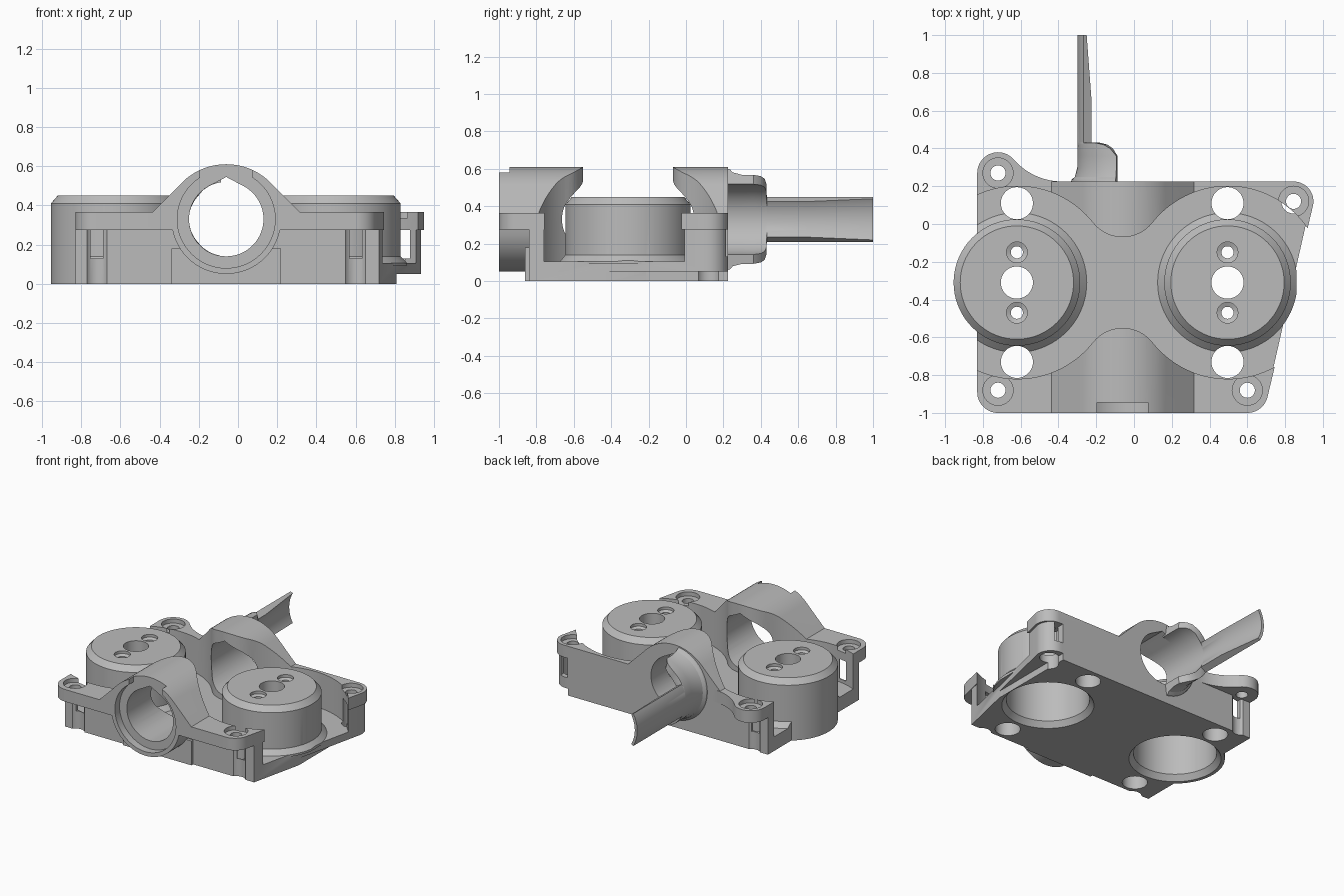
import bpy, bmesh
from math import radians, sin, cos, sqrt, pi

cube = bpy.data.objects.get("Cube")
if cube:
    bpy.data.objects.remove(cube, do_unlink=True)

grey = bpy.data.materials.new("plain grey")
grey.use_nodes = True
grey.diffuse_color = (0.5, 0.5, 0.5, 1)
grey.node_tree.nodes["Principled BSDF"].inputs["Base Color"].default_value = grey.diffuse_color

AXIS_X, AXIS_Z = -0.06, 0.33          # centre line of the bore
CUP_Y = -0.31
CUPS = {"left_cup": 0.495, "right_cup": -0.62}
EARS = [(-0.72, -0.88), (0.6, -0.88), (0.845, 0.12), (-0.72, 0.27)]


def make(name, verts, faces):
    mesh = bpy.data.meshes.new(name)
    mesh.from_pydata(verts, [], faces)
    bm = bmesh.new()
    bm.from_mesh(mesh)
    bmesh.ops.remove_doubles(bm, verts=bm.verts, dist=1e-5)
    bmesh.ops.recalc_face_normals(bm, faces=bm.faces)
    bm.to_mesh(mesh)
    bm.free()
    obj = bpy.data.objects.new(name, mesh)
    bpy.context.collection.objects.link(obj)
    return obj


def loft(name, rings, closed=False):
    n = len(rings[0])
    verts = [v for ring in rings for v in ring]
    faces = []
    count = len(rings)
    for i in range(count if closed else count - 1):
        a, b = i * n, (i + 1) % count * n
        faces += [(a + j, a + (j + 1) % n, b + (j + 1) % n, b + j) for j in range(n)]
    if not closed:
        faces += [tuple(range(n)), tuple(range((count - 1) * n, count * n))]
    return make(name, verts, faces)


def slab(name, outline, z0, z1):
    return loft(name, [[(x, y, z) for x, y in outline] for z in (z0, z1)])


def run(name, section, y0, y1):
    return loft(name, [[(x, y, z) for x, z in section] for y in (y0, y1)])


def box(x0, x1, y0, y1, z0, z1):
    return slab("block", [(x0, y0), (x1, y0), (x1, y1), (x0, y1)], z0, z1)


def arc(cx, cy, r, a0, a1, n=14):
    return [(cx + r * cos(radians(a0 + (a1 - a0) * i / n)),
             cy + r * sin(radians(a0 + (a1 - a0) * i / n))) for i in range(n + 1)]


def circle(cx, cy, r, n=48):
    return arc(cx, cy, r, 0, 360 - 360 / n, n - 1)


def lathe(name, cx, cy, profile, closed=False, n=72):
    return loft(name, [[(x, y, z) for x, y in circle(cx, cy, r, n)] for r, z in profile], closed)


def combine(obj, other, operation="DIFFERENCE"):
    mod = obj.modifiers.new("combine", "BOOLEAN")
    mod.operation, mod.object, mod.solver = operation, other, "EXACT"
    bpy.context.view_layer.objects.active = obj
    bpy.ops.object.modifier_apply(modifier=mod.name)
    bpy.data.objects.remove(other, do_unlink=True)


def finish(obj):
    obj.data.materials.clear()
    obj.data.materials.append(grey)
    bpy.ops.object.select_all(action="DESELECT")
    obj.select_set(True)
    bpy.context.view_layer.objects.active = obj
    bpy.ops.object.shade_smooth_by_angle(angle=radians(30))


# Lower block, with screw channels and slots under the ears
lower = [(-0.83, -0.84), (0.72, -0.84)] + arc(0.83, 0.12, 0.105, -13, 90) + [(-0.83, 0.225)]
body = slab("body", lower, 0, 0.3)
combine(body, box(-0.34, 0.22, -0.86, -0.8, 0, 0.18), "UNION")
for x, y in EARS:
    combine(body, slab("channel", circle(x, y, 0.065, 24), -0.1, 0.275))
    side = 0.25 if y > 0 else -0.25
    y0, y1 = sorted((y - side, y + side))
    combine(body, box(x - 0.032, x + 0.032, y0, y1, 0.13, 0.275))

# Upper flange with four rounded ears
flange = (arc(-0.72, -0.89, 0.11, 180, 270) + arc(0.6, -0.89, 0.11, 270, 347)
          + arc(0.845, 0.12, 0.105, -13, 90) + arc(-0.38, 0.565, 0.34, 270, 221)
          + arc(-0.72, 0.27, 0.11, 41, 180))
combine(body, slab("flange", flange, 0.275, 0.365), "UNION")

# Arched housing over the bore, and the round nose at the front
arch = ([(AXIS_X - 0.377, 0.29), (AXIS_X + 0.377, 0.29), (AXIS_X + 0.377, 0.365)]
        + arc(AXIS_X, 0.29, 0.32, 45, 135, 32) + [(AXIS_X - 0.377, 0.365)])
combine(body, run("arch", arch, -1, 0.225), "UNION")
combine(body, run("nose", circle(AXIS_X, AXIS_Z, 0.28, 64), -1, -0.75), "UNION")


# Clearance around both cups, with rounded tips between them
def clearance(dx):
    dx = abs(dx)
    if dx < 0.157:
        return 0.44 - sqrt(0.04 - dx * dx)
    return sqrt(max(0.0001, 0.26 - (dx - 0.5575) ** 2))


steps = [-1.06 + 2.12 * i / 120 for i in range(121)]
gap = [(AXIS_X + s, CUP_Y - clearance(s)) for s in steps]
gap += [(AXIS_X + s, CUP_Y + clearance(s)) for s in reversed(steps)]
combine(body, slab("gap", gap, 0.105, 1))

# Sloped collars at the feet of the cups
for x in CUPS.values():
    collar = lathe("collar", x, CUP_Y, [(0.37, 0.09), (0.37, 0.105), (0.335, 0.14)])
    combine(collar, box(-0.83, 0.86, -1, 1, 0, 1), "INTERSECT")
    combine(body, collar, "UNION")

# Bore with pointed roof, front recess and top notch
peak = AXIS_Z + 0.215
bore = arc(AXIS_X, AXIS_Z, 0.19, 118, 422, 64) + [(AXIS_X, peak)]
combine(body, run("bore", bore, -1.2, 0.5))
combine(body, run("recess", circle(AXIS_X, AXIS_Z, 0.25, 64), -1.2, -0.945))
combine(body, box(AXIS_X - 0.135, AXIS_X + 0.135, -1.2, -0.945, 0.48, 0.8))

# Through holes, cup openings and screw holes
for x in CUPS.values():
    combine(body, slab("opening", circle(x, CUP_Y, 0.33, 72), -0.1, 0.2))
    for y in (CUP_Y - 0.42, CUP_Y + 0.42):
        combine(body, slab("hole", circle(x, y, 0.085), -0.1, 0.8))
for x, y in EARS:
    combine(body, lathe("screw", x, y, [(0.04, 0.2), (0.04, 0.335), (0.08, 0.335), (0.08, 0.5)], n=32))
combine(body, box(0.81, 1.2, -1.2, 1.2, -0.1, 0.05))
finish(body)

# Hollow cups with chamfered rims and three holes in each lid
shell = [(0.085, 0.45), (0.3, 0.45), (0.335, 0.41), (0.335, 0), (0.31, 0),
         (0.28, 0.04), (0.28, 0.37), (0.085, 0.37)]
for name, x in CUPS.items():
    cup = lathe(name, x, CUP_Y, shell, closed=True)
    for y in (CUP_Y - 0.16, CUP_Y + 0.16):
        combine(cup, lathe("screw", x, y, [(0.032, 0.3), (0.032, 0.42), (0.055, 0.43), (0.055, 0.5)], n=32))
    combine(cup, box(0.81, 1.2, -1, 1, -0.1, 0.05))
    finish(cup)

# Trough-shaped spout: position along y, half angle, inner and outer radius
stations = [(0.2, 82, 0.19, 0.28), (0.235, 82, 0.19, 0.27), (0.25, 82, 0.19, 0.253),
            (0.3, 82, 0.19, 0.24), (0.36, 82, 0.19, 0.24), (0.4, 74, 0.19, 0.24),
            (0.42, 65, 0.19, 0.24), (0.43, 52, 0.19, 0.24), (0.432, 30, 0.19, 0.24),
            (0.65, 30, 0.19, 0.24), (1, 30, 0.22, 0.24)]
rings = []
for y, half, inner, outer in stations:
    section = (arc(AXIS_X, AXIS_Z, outer, 180 - half, 180 + half, 24)
               + arc(AXIS_X, AXIS_Z, inner, 180 + half, 180 - half, 24))
    rings.append([(x, y, z) for x, z in section])
finish(loft("spout", rings))
